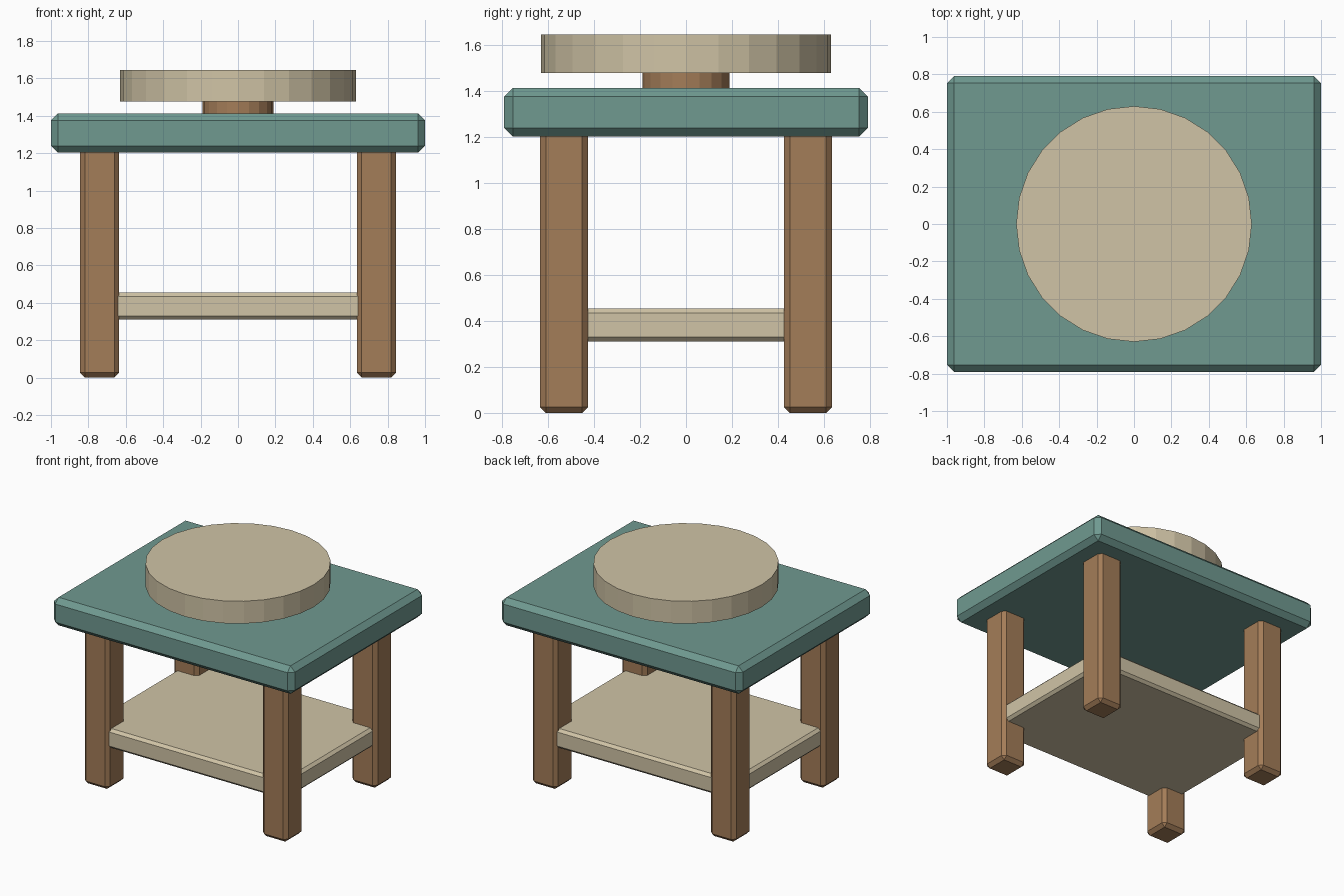
import bpy

if "Cube" in bpy.data.objects:
    bpy.data.objects.remove(bpy.data.objects["Cube"])


def material(name, rgb):
    m = bpy.data.materials.new(name)
    m.diffuse_color = (*rgb, 1)
    m.use_nodes = True
    m.node_tree.nodes["Principled BSDF"].inputs["Base Color"].default_value = m.diffuse_color
    return m


teal = material("teal_paint", (0.16, 0.32, 0.28))
wood = material("wood", (0.37, 0.205, 0.098))
cream = material("cream", (0.63, 0.55, 0.38))


def chamfered_box(name, size, center, chamfer, mat):
    bpy.ops.mesh.primitive_cube_add(size=1, location=center)
    ob = bpy.context.object
    ob.name = name
    ob.scale = size
    bpy.ops.object.transform_apply(location=False, rotation=False, scale=True)
    bevel = ob.modifiers.new("chamfer", 'BEVEL')
    bevel.width = chamfer
    bevel.segments = 1
    ob.data.materials.append(mat)
    return ob


def disc(name, radius, z0, z1, sides, mat):
    bpy.ops.mesh.primitive_cylinder_add(vertices=sides, radius=radius, depth=z1 - z0,
                                        location=(0, 0, (z0 + z1) / 2))
    ob = bpy.context.object
    ob.name = name
    ob.data.materials.append(mat)
    return ob


# Table top
chamfered_box("table_top", (2.0, 1.58, 0.21), (0, 0, 1.307), 0.037, teal)

# Four legs, running slightly into the top
for side, x in (("left", -0.74), ("right", 0.74)):
    for end, y in (("front", -0.53), ("back", 0.53)):
        chamfered_box(f"{end}_{side}_leg", (0.21, 0.21, 1.24), (x, y, 0.62), 0.026, wood)

# Lower shelf passing through the legs
chamfered_box("shelf", (1.64, 1.23, 0.145), (0, 0, 0.382), 0.02, cream)

# Turntable on a short stem
disc("turntable_stem", 0.19, 1.40, 1.48, 20, wood)
disc("turntable", 0.63, 1.477, 1.645, 28, cream)
